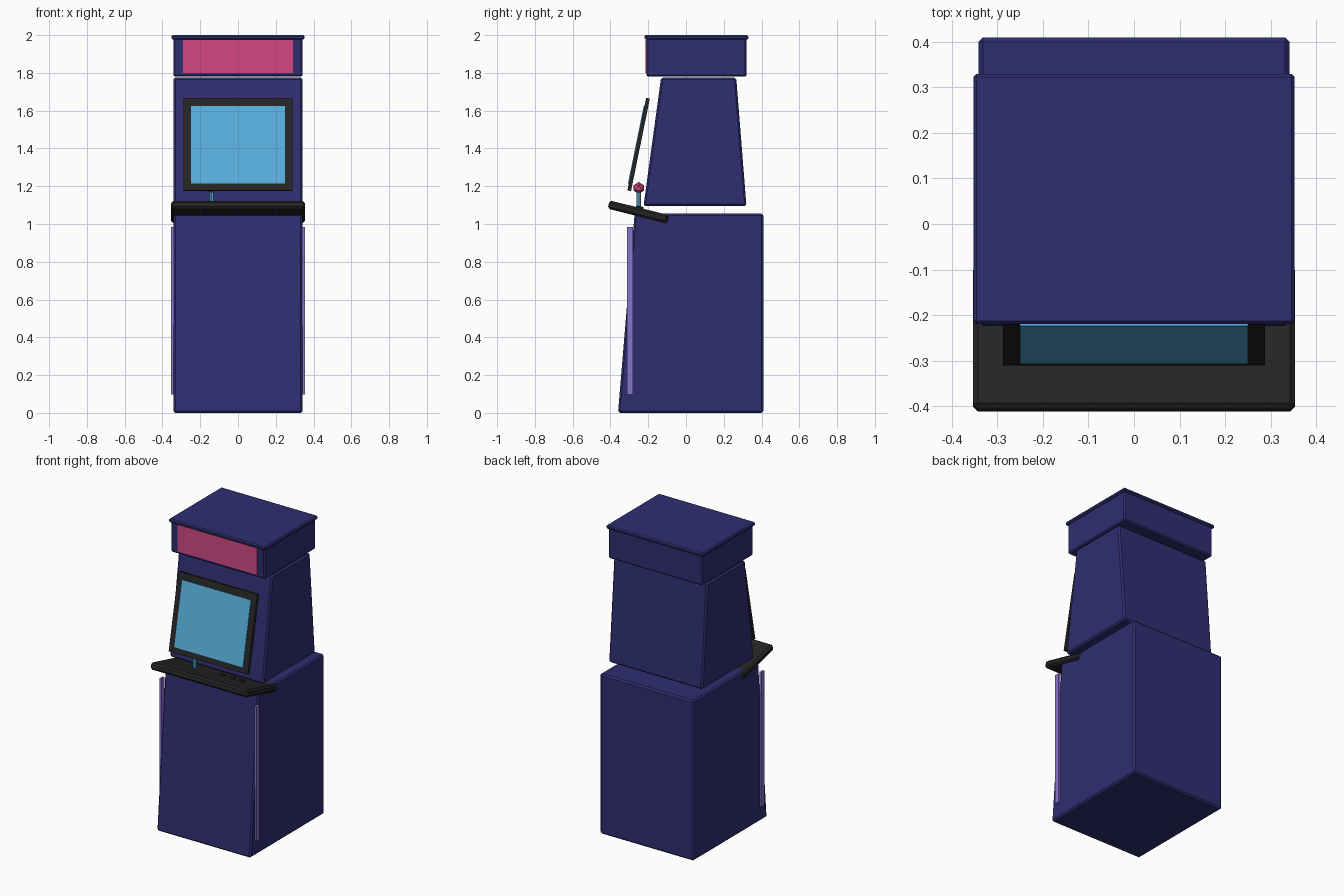
import bpy, bmesh, math
from mathutils import Matrix

if "Cube" in bpy.data.objects:
    bpy.data.objects.remove(bpy.data.objects["Cube"])


def material(name, r, g, b):
    lin = [((c / 255 + 0.055) / 1.055) ** 2.4 for c in (r, g, b)]
    m = bpy.data.materials.new(name)
    m.diffuse_color = (*lin, 1)
    m.use_nodes = True
    m.node_tree.nodes["Principled BSDF"].inputs["Base Color"].default_value = m.diffuse_color
    return m


NAVY = material("navy_blue", 47, 46, 113)
BLACK = material("soft_black", 37, 37, 37)
PINK = material("hot_pink", 212, 73, 132)
BLUE = material("sky_blue", 87, 176, 222)
PURPLE = material("light_purple", 136, 117, 208)


def finish(name, bm, mat, bevel=0.0):
    bmesh.ops.recalc_face_normals(bm, faces=bm.faces)
    if bevel:
        bmesh.ops.bevel(bm, geom=bm.edges[:], offset=bevel, segments=1,
                        affect='EDGES', profile=0.5)
    me = bpy.data.meshes.new(name)
    bm.to_mesh(me)
    bm.free()
    me.materials.append(mat)
    ob = bpy.data.objects.new(name, me)
    bpy.context.collection.objects.link(ob)
    return ob


def prism(name, profile, half_width, mat, bevel=0.0):
    """Side profile (y, z) extruded across x."""
    bm = bmesh.new()
    face = bm.faces.new([bm.verts.new((-half_width, y, z)) for y, z in profile])
    ext = bmesh.ops.extrude_face_region(bm, geom=[face])
    verts = [v for v in ext["geom"] if isinstance(v, bmesh.types.BMVert)]
    bmesh.ops.translate(bm, verts=verts, vec=(2 * half_width, 0, 0))
    return finish(name, bm, mat, bevel)


def box(name, center, size, mat, bevel=0.0, tilt=0.0, offset=(0, 0, 0)):
    """Box shifted by offset, tilted about x, then moved to center."""
    bm = bmesh.new()
    bmesh.ops.create_cube(bm, size=1)
    bmesh.ops.scale(bm, vec=size, verts=bm.verts)
    bmesh.ops.translate(bm, vec=offset, verts=bm.verts)
    ob = finish(name, bm, mat, bevel)
    ob.location = center
    ob.rotation_euler.x = math.radians(tilt)
    return ob


def cylinder(name, center, radius, depth, sides, mat, tilt=0.0):
    bm = bmesh.new()
    bmesh.ops.create_cone(bm, cap_ends=True, segments=sides, radius1=radius,
                          radius2=radius, depth=depth)
    ob = finish(name, bm, mat)
    ob.location = center
    ob.rotation_euler.x = math.radians(tilt)
    return ob


# Cabinet bodies
prism("lower_cabinet", [(-0.36, 0), (0.41, 0), (0.41, 1.055), (-0.272, 1.055)],
      0.342, NAVY, 0.01)
prism("upper_cabinet", [(-0.225, 1.095), (0.32, 1.095), (0.266, 1.775), (-0.132, 1.775)],
      0.342, NAVY, 0.01)

# Marquee with cap and lit panel
box("marquee_box", (0, 0.055, 1.884), (0.684, 0.53, 0.208), NAVY, 0.008)
box("marquee_cap", (0, 0.055, 1.988), (0.706, 0.55, 0.024), NAVY, 0.007)
box("marquee_panel", (0, -0.21, 1.887), (0.58, 0.008, 0.176), PINK)

# Tilted monitor
MON = (0, -0.251, 1.421)
box("screen_bezel", MON, (0.576, 0.02, 0.5), BLACK, 0, -11.5)
box("screen", MON, (0.5, 0.006, 0.42), BLUE, 0, -11.5, (0, -0.011, -0.004))

# Control panel with joystick and buttons
DECK = (0, -0.252, 1.064)
box("control_panel", DECK, (0.708, 0.325, 0.045), BLACK, 0.011, -14)
cylinder("joystick_shaft", (-0.14, -0.25, 1.125), 0.013, 0.1, 8, BLUE)
bm = bmesh.new()
bmesh.ops.create_icosphere(bm, subdivisions=1, radius=0.032)
finish("joystick_ball", bm, PINK).location = (-0.14, -0.25, 1.191)
for i in range(3):
    cylinder(f"button_{i + 1}", (0.06 + 0.07 * i, -0.245, 1.087), 0.02, 0.014, 8, BLACK, -14)

# Side trim strips
for side, label in ((-1, "left"), (1, "right")):
    box(f"{label}_trim_strip", (side * 0.346, -0.297, 0.541), (0.016, 0.032, 0.885), PURPLE)
